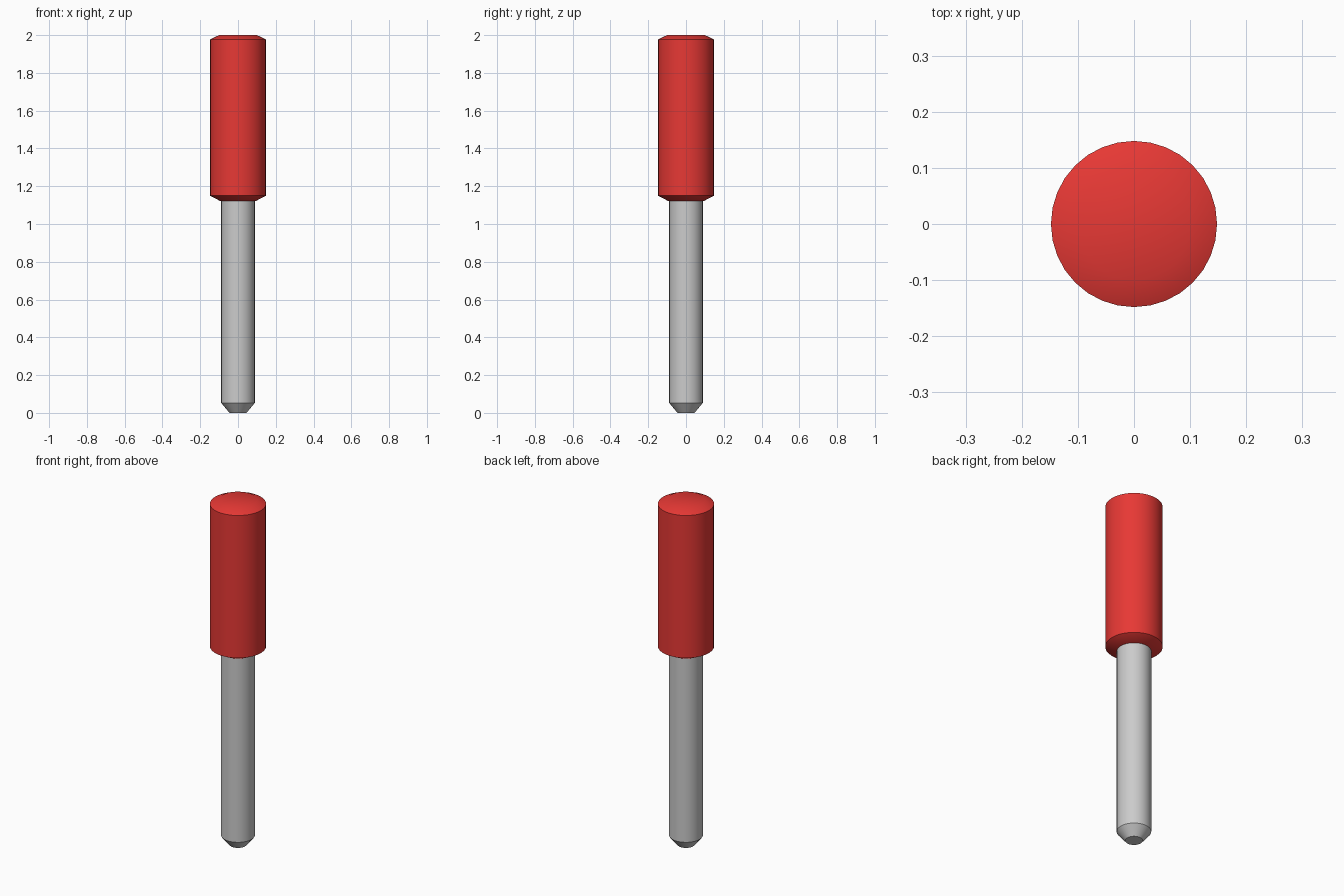
import bpy, bmesh, math

if "Cube" in bpy.data.objects:
    bpy.data.objects.remove(bpy.data.objects["Cube"])

SIDES = 32

def lathe(name, profile, color=None):
    """Closed solid of revolution from (radius, z) points, bottom to top."""
    bm = bmesh.new()
    rings = [[bm.verts.new((r * math.cos(2 * math.pi * i / SIDES),
                            r * math.sin(2 * math.pi * i / SIDES), z))
              for i in range(SIDES)] for r, z in profile]
    for low, high in zip(rings, rings[1:]):
        for i in range(SIDES):
            j = (i + 1) % SIDES
            bm.faces.new((low[i], low[j], high[j], high[i]))
    bm.faces.new(rings[0][::-1])
    bm.faces.new(rings[-1])
    mesh = bpy.data.meshes.new(name)
    bm.to_mesh(mesh)
    bm.free()
    obj = bpy.data.objects.new(name, mesh)
    bpy.context.collection.objects.link(obj)
    if color:
        mat = bpy.data.materials.new(name + "_paint")
        mat.diffuse_color = color
        mat.use_nodes = True
        mat.node_tree.nodes["Principled BSDF"].inputs["Base Color"].default_value = mat.diffuse_color
        mesh.materials.append(mat)
    bpy.ops.object.select_all(action='DESELECT')
    obj.select_set(True)
    bpy.context.view_layer.objects.active = obj
    bpy.ops.object.shade_smooth_by_angle(angle=math.radians(32))
    return obj

# Metal shaft with chamfered tip, seated into the grip
lathe("shaft", [(0.045, 0), (0.089, 0.053), (0.089, 1.15)])

# Red grip with shallow chamfers at both ends
lathe("grip", [(0.095, 1.122), (0.148, 1.15), (0.148, 1.977), (0.10, 2.0)],
      (0.8, 0.04, 0.035, 1))
